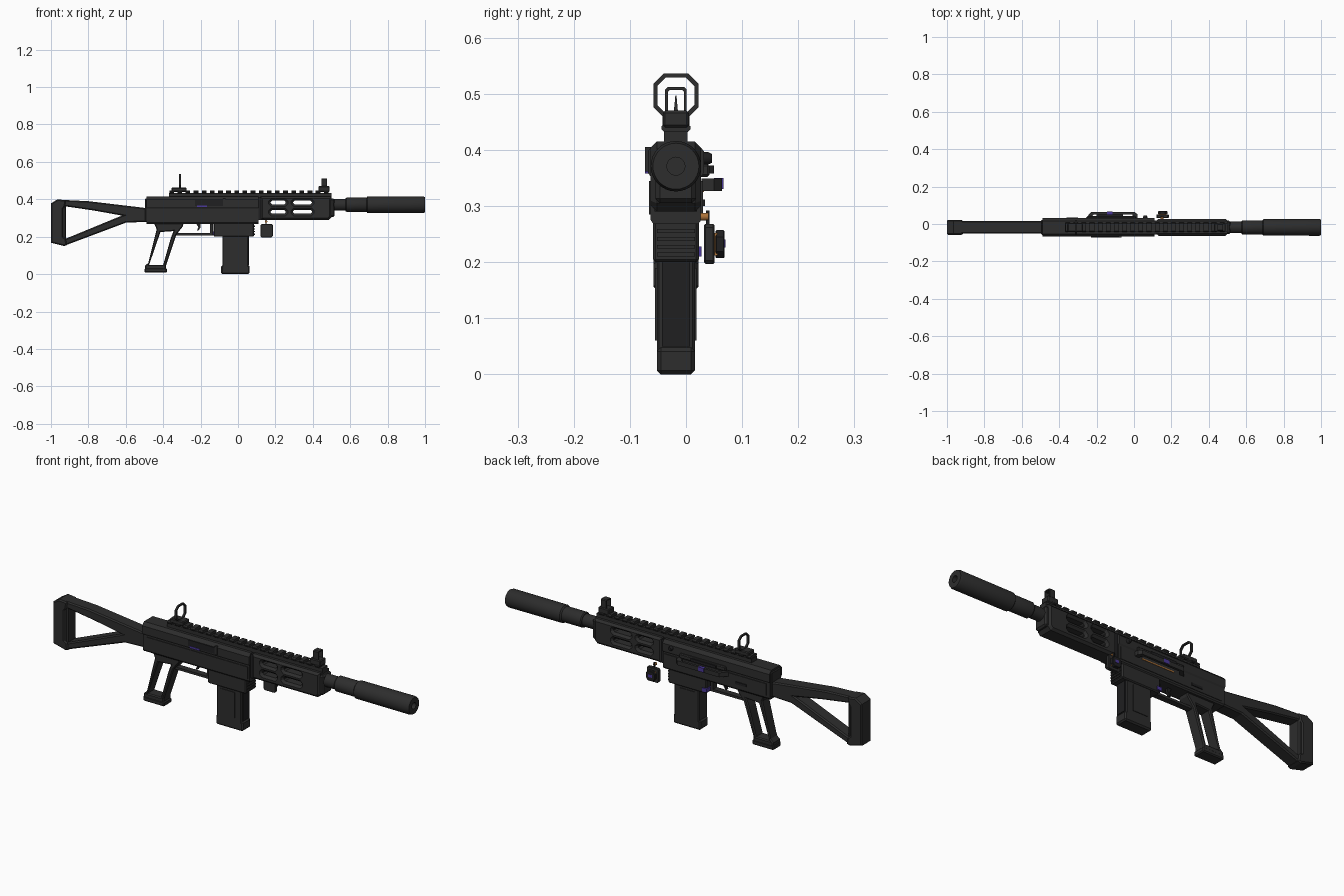
import bpy, bmesh, math
from mathutils import Matrix

cube = bpy.data.objects.get("Cube")
if cube:
    bpy.data.objects.remove(cube)

Y0 = -0.018   # centre plane of the body
ZB = 0.371    # barrel axis height


def material(name, colour):
    m = bpy.data.materials.new(name)
    m.use_nodes = True
    m.diffuse_color = (*colour, 1)
    m.node_tree.nodes["Principled BSDF"].inputs["Base Color"].default_value = (*colour, 1)
    return m


DARK = material("charcoal", (0.026, 0.026, 0.026))
BLACK = material("black", (0.014, 0.014, 0.015))
PURPLE = material("purple", (0.07, 0.04, 0.32))
GOLD = material("gold", (0.42, 0.17, 0.04))


def add(name, mesh, mat):
    mesh.materials.clear()
    mesh.materials.append(mat)
    ob = bpy.data.objects.new(name, mesh)
    bpy.context.collection.objects.link(ob)
    return ob


def prism(name, loops, centre, half, bevel=0.0, axis="Y", mat=DARK):
    """Extrude a flat outline with optional holes along one axis."""
    cu = bpy.data.curves.new(name, "CURVE")
    cu.dimensions = "2D"
    cu.fill_mode = "BOTH"
    cu.extrude = half - bevel
    cu.bevel_depth = bevel
    cu.bevel_resolution = 0
    cu.offset = -bevel
    for loop in loops:
        sp = cu.splines.new("POLY")
        sp.points.add(len(loop) - 1)
        for p, (u, v) in zip(sp.points, loop):
            p.co = (u, v, 0, 1)
        sp.use_cyclic_u = True
    tmp = bpy.data.objects.new(name + "_outline", cu)
    mesh = bpy.data.meshes.new_from_object(tmp)
    bpy.data.objects.remove(tmp)
    if axis == "Y":
        mat4 = Matrix(((1, 0, 0, 0), (0, 0, -1, centre), (0, 1, 0, 0), (0, 0, 0, 1)))
    else:
        mat4 = Matrix(((0, 0, 1, centre), (1, 0, 0, 0), (0, 1, 0, 0), (0, 0, 0, 1)))
    mesh.transform(mat4)
    bm = bmesh.new()
    bm.from_mesh(mesh)
    bmesh.ops.remove_doubles(bm, verts=bm.verts, dist=1e-5)
    bmesh.ops.recalc_face_normals(bm, faces=bm.faces)
    for f in bm.faces:
        f.smooth = False
    bm.to_mesh(mesh)
    bm.free()
    return add(name, mesh, mat)


def box(name, x, y, z, mat=DARK, bevel=0.0):
    bm = bmesh.new()
    bmesh.ops.create_cube(bm, size=1)
    for v in bm.verts:
        for i, (a, b) in enumerate((x, y, z)):
            v.co[i] = (a + b) / 2 + v.co[i] * (b - a)
    if bevel:
        bmesh.ops.bevel(bm, geom=bm.edges[:], offset=bevel, segments=1, affect="EDGES")
    mesh = bpy.data.meshes.new(name)
    bm.to_mesh(mesh)
    bm.free()
    return add(name, mesh, mat)


def mid(h):
    return (Y0 - h, Y0 + h)


def turned(name, profile, y=Y0, z=ZB, mat=DARK, axis="X", sides=32):
    """Lathe (position, radius) points around a line along x or y."""
    bm = bmesh.new()
    rings = []
    for t, r in profile:
        ring = []
        for i in range(sides):
            a = 2 * math.pi * i / sides
            c, s = r * math.cos(a), r * math.sin(a)
            ring.append(bm.verts.new((t, y + c, z + s) if axis == "X" else (y + c, t, z + s)))
        rings.append(ring)
    for a, b in zip(rings, rings[1:]):
        for i in range(sides):
            bm.faces.new((a[i], a[i - 1], b[i - 1], b[i]))
    bm.faces.new(rings[0])
    bm.faces.new(rings[-1])
    bmesh.ops.recalc_face_normals(bm, faces=bm.faces)
    mesh = bpy.data.meshes.new(name)
    bm.to_mesh(mesh)
    bm.free()
    ob = add(name, mesh, mat)
    bpy.ops.object.select_all(action="DESELECT")
    ob.select_set(True)
    bpy.context.view_layer.objects.active = ob
    bpy.ops.object.shade_smooth_by_angle(angle=math.radians(35))
    return ob


def octagon(u0, u1, v0, v1, c):
    return [(u0 + c, v0), (u1 - c, v0), (u1, v0 + c), (u1, v1 - c),
            (u1 - c, v1), (u0 + c, v1), (u0, v1 - c), (u0, v0 + c)]


def mirrored(points):
    return [(Y0 + h, z) for h, z in points] + [(Y0 - h, z) for h, z in reversed(points)]


# Stock: skeleton frame and butt pad
stock_hole = [(-.92, .362), (-.77, .34), (-.62, .313), (-.66, .297), (-.92, .19)]
prism("stock", [[(-.98, .385), (-.94, .397), (-.8, .39), (-.48, .352), (-.48, .28),
                 (-.6, .275), (-.92, .155), (-.98, .17)], stock_hole], Y0, .034, .006)
prism("butt_pad", [[(-1, .378), (-.965, .4), (-.92, .395), (-.925, .362), (-.935, .35),
                    (-.935, .2), (-.92, .19), (-.915, .155), (-.93, .15), (-1, .168)]],
      Y0, .04, .006)

# Receiver
receiver = mirrored([(.04, .268), (.045, .275), (.045, .352), (.05, .36), (.05, .398), (.035, .414)])
prism("receiver", [receiver], -.19, .3, axis="X")
box("receiver_rear_cap", (-.496, -.48), mid(.04), (.28, .405), bevel=.004)
box("front_joint", (.1, .14), mid(.038), (.29, .41), BLACK)
box("lower_side_panel", (-.47, .1), mid(.048), (.285, .345))
box("ejection_port", (-.23, -.08), (Y0 - .053, Y0), (.365, .397), BLACK)
box("bolt_accent", (-.22, -.165), (Y0 - .055, Y0), (.358, .368), PURPLE)
box("port_deflector", (-.08, -.068), (Y0 - .055, Y0), (.362, .405))

# Handguard with cooling slots cut right through
slots = [octagon(a, b, z - .01, z + .01, .007)
         for a, b in ((.175, .255), (.295, .395)) for z in (.383, .333)]
prism("handguard", [[(.12, .29), (.485, .29), (.5, .305), (.5, .415), (.12, .415)]] + slots,
      Y0, .045, .011)
box("handguard_nose", (.49, .516), mid(.036), (.305, .405), bevel=.008)

# Barrel and suppressor with a hollow muzzle
turned("barrel", [(.5, .031), (.58, .031)])
turned("suppressor_mount", [(.575, .034), (.58, .038), (.685, .038), (.69, .036)])
turned("suppressor", [(.685, .036), (.692, .044), (.99, .045), (1, .041), (1, .016), (.93, .016)])

# Top rail
box("rail_base", (-.37, .5), mid(.021), (.41, .434))
for i in range(20):
    x = -.355 + i * .0435
    prism("rail_tooth", [mirrored([(.019, .43), (.026, .437), (.026, .442), (.02, .447)])],
          x, .0125, axis="X")

# Rear aperture sight
box("rear_sight_base", (-.355, -.275), mid(.024), (.44, .463), bevel=.004)
prism("rear_sight_ring", [octagon(Y0 - .04, Y0 + .04, .458, .536, .018),
                          octagon(Y0 - .033, Y0 + .033, .465, .529, .015)], -.31, .005, axis="X")

# Front sight
box("front_sight_base", (.43, .49), mid(.023), (.44, .47), bevel=.004)
prism("front_sight_frame", [octagon(Y0 - .019, Y0 + .019, .46, .512, .004),
                            octagon(Y0 - .014, Y0 + .014, .467, .507, .003)], .462, .015, axis="X")
turned_post = prism("front_sight_post", [[(Y0 - .004, .465), (Y0 + .004, .465), (Y0 + .001, .497),
                                          (Y0 - .001, .497)]], .462, .004, axis="X")

# Skeleton pistol grip
prism("grip", [[(-.45, .275), (-.29, .275), (-.295, .255), (-.33, .21), (-.385, .045), (-.385, .012),
                (-.497, .012), (-.497, .045), (-.48, .06), (-.435, .24)],
               [(-.415, .225), (-.345, .23), (-.36, .19), (-.4, .05), (-.475, .05)]],
      Y0, .03, .005)
box("grip_cap", (-.5, -.38), mid(.032), (.008, .032), bevel=.005)

# Trigger group
box("trigger_guard", (-.335, -.14), mid(.015), (.207, .219))
box("trigger_guard_post", (-.15, -.135), mid(.015), (.207, .27))
prism("trigger", [[(-.225, .275), (-.2, .275), (-.2, .25), (-.212, .232), (-.22, .232), (-.212, .25)]],
      Y0, .007, mat=BLACK)

# Magazine well and magazine
box("magazine_well", (-.13, .085), mid(.041), (.2, .275), bevel=.005)
for i in range(4):
    box("well_rib", (.08, .09), mid(.034), (.21 + i * .014, .217 + i * .014))
box("magazine", (-.083, .055), mid(.034), (.03, .21), bevel=.004)
for s in (-1, 1):
    box("magazine_panel", (-.06, .02), sorted((Y0 + s * .03, Y0 + s * .037)), (.06, .19))
box("magazine_front_panel", (.05, .059), mid(.025), (.05, .2), BLACK)
box("magazine_base", (-.09, .062), mid(.034), (0, .048), bevel=.007)
box("magazine_release", (-.135, -.11), (Y0, Y0 + .046), (.21, .228), PURPLE)

# Left side controls: operating lever and knobs
lever = [(-.26, .028), (-.23, .064), (.005, .064), (.02, .05), (.02, .028), (.0, .028),
         (-.01, .052), (-.215, .052), (-.235, .028)]
lever_ob = prism("operating_lever", [lever], 0, .011)
lever_ob.data.transform(Matrix(((1, 0, 0, 0), (0, 0, 1, 0), (0, -1, 0, .338), (0, 0, 0, 1))))
box("lever_accent", (-.145, -.115), (.05, .067), (.33, .35), PURPLE)
box("lever_underline", (-.2, -.02), (.02, .032), (.325, .331), GOLD)
box("lever_plate", (-.25, .01), (.02, .042), (.352, .375), bevel=.004)
box("bolt_handle", (-.2, -.06), (.02, .05), (.358, .372), BLACK)
turned("side_knob", [(.02, .011), (.04, .011), (.046, .008)], .06, .385, BLACK, "Y", 16)
box("selector", (-.36, -.3), (.02, .034), (.3, .312), BLACK)

# Hanging charm
turned("charm_ring", [(.026, .007), (.04, .007)], .15, .281, GOLD, "Y", 12)
box("charm_cord", (.147, .153), (.036, .042), (.262, .292), BLACK)
prism("charm_body", [octagon(.12, .186, .197, .268, .006)], .0415, .009, .002)
box("charm_core", (.132, .174), (.048, .056), (.212, .252), GOLD)
prism("charm_face", [octagon(.128, .178, .207, .257, .012)], .0605, .008, .002, mat=BLACK)
box("charm_eye", (.143, .163), (.065, .07), (.226, .24), PURPLE)
